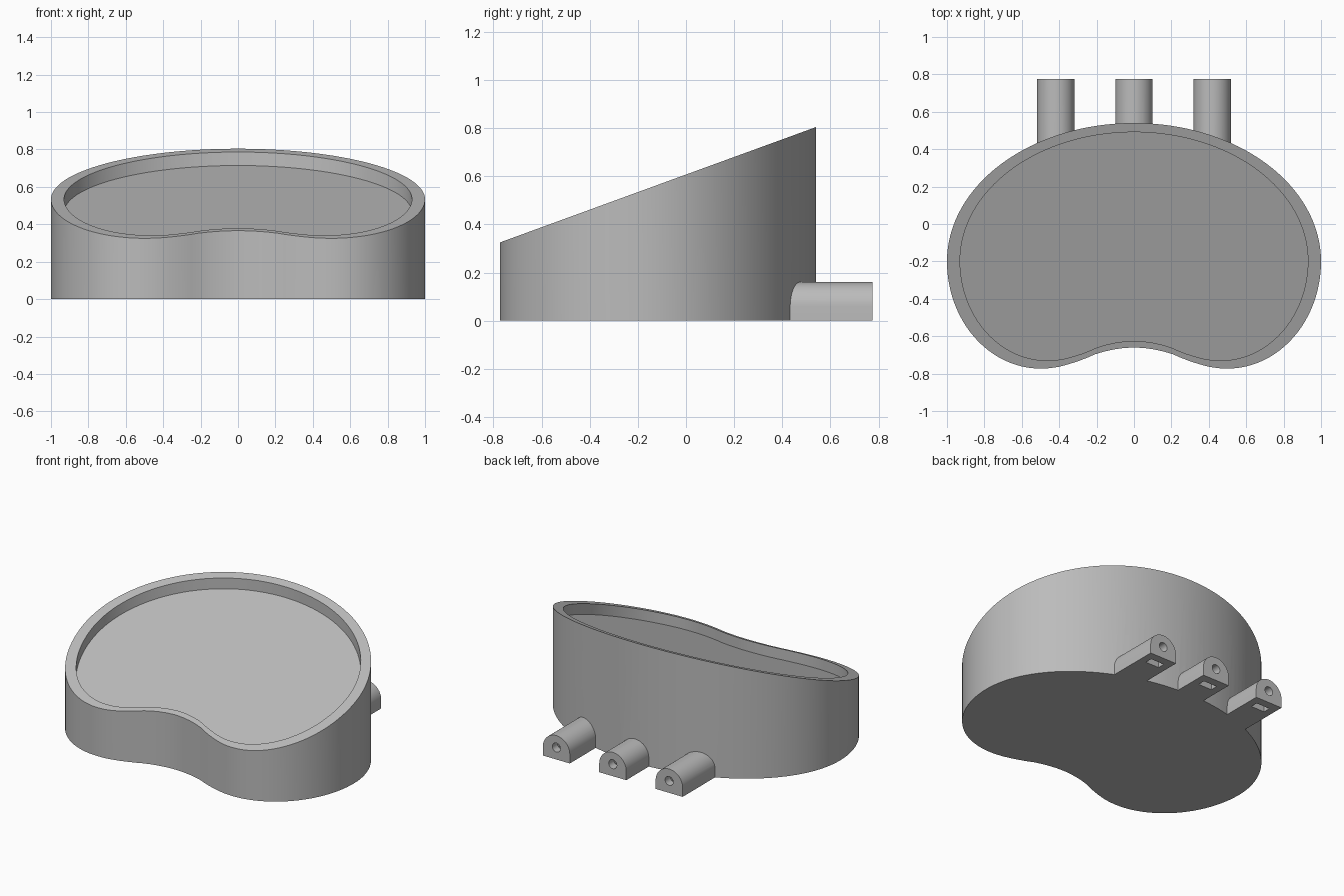
import bpy, bmesh, math

if "Cube" in bpy.data.objects:
    bpy.data.objects.remove(bpy.data.objects["Cube"])

SLOPE, RIM_Z = 0.365, 0.607          # top plane: z = RIM_Z + SLOPE * y
PEG_END = 0.775

grey = bpy.data.materials.new("grey")
grey.diffuse_color = (0.5, 0.5, 0.5, 1)
grey.use_nodes = True
grey.node_tree.nodes["Principled BSDF"].inputs["Base Color"].default_value = grey.diffuse_color


def prism(name, loop, bottom, top):
    """Vertical or lengthwise prism; bottom and top map a 2D point to 3D."""
    bm = bmesh.new()
    a = [bm.verts.new(bottom(*p)) for p in loop]
    b = [bm.verts.new(top(*p)) for p in loop]
    bm.faces.new(a)
    bm.faces.new(b)
    n = len(loop)
    for i in range(n):
        j = (i + 1) % n
        bm.faces.new((a[i], a[j], b[j], b[i]))
    bmesh.ops.recalc_face_normals(bm, faces=bm.faces)
    mesh = bpy.data.meshes.new(name)
    bm.to_mesh(mesh)
    bm.free()
    mesh.materials.append(grey)
    ob = bpy.data.objects.new(name, mesh)
    bpy.context.collection.objects.link(ob)
    return ob


def boolean(target, tool, operation):
    mod = target.modifiers.new(tool.name, 'BOOLEAN')
    mod.operation, mod.solver, mod.object = operation, 'EXACT', tool
    bpy.ops.object.select_all(action='DESELECT')
    bpy.context.view_layer.objects.active = target
    target.select_set(True)
    bpy.ops.object.modifier_apply(modifier=mod.name)
    bpy.data.objects.remove(tool, do_unlink=True)


def kidney():
    """Half outline from back middle to front middle, then mirrored."""
    half = []
    for i in range(33):                      # broad back ellipse
        t = math.pi / 2 * (1 - i / 32)
        half.append((math.cos(t), -0.2 + 0.74 * math.sin(t)))
    for i in range(1, 25):                   # front lobe
        t = math.pi / 2 * i / 24
        half.append((0.5 + 0.5 * math.cos(t), -0.2 - 0.573 * math.sin(t)))
    half += [(0.45, -0.771), (0.4, -0.763), (0.35, -0.75), (0.3, -0.734),
             (0.25, -0.715), (0.21, -0.697), (0.16, -0.682), (0.11, -0.671),
             (0.055, -0.663), (0, -0.66)]    # front dent
    return half + [(-x, y) for x, y in reversed(half[1:-1])]


def circle(x, z, r, n=24):
    return [(x + r * math.cos(2 * math.pi * i / n), z + r * math.sin(2 * math.pi * i / n))
            for i in range(n)]


# Body with sloping top
outline = kidney()
body = prism("basin_body", outline, lambda x, y: (x, y, 0),
             lambda x, y: (x, y, RIM_Z + SLOPE * y))

# Recess parallel to the slope
inner = [(0.93 * x, 0.93 * y - 0.011) for x, y in outline]
boolean(body, prism("recess_cutter", inner,
                    lambda x, y: (x, y, RIM_Z - 0.072 + SLOPE * y),
                    lambda x, y: (x, y, RIM_Z + 0.2 + SLOPE * y)), 'DIFFERENCE')

# Arched pegs at the back, each with a screw hole and a nut slot
for cx in (-0.418, 0, 0.418):
    arch = [(cx - 0.1, 0), (cx + 0.1, 0)]
    arch += [(cx + 0.1 * math.cos(math.pi * i / 24), 0.06 + 0.1 * math.sin(math.pi * i / 24))
             for i in range(25)]
    peg = prism("peg", arch, lambda x, z: (x, 0.3, z), lambda x, z: (x, PEG_END, z))
    boolean(body, peg, 'UNION')
    hole = prism("hole_cutter", circle(cx, 0.08, 0.03),
                 lambda x, z: (x, 0.6, z), lambda x, z: (x, PEG_END + 0.05, z))
    boolean(body, hole, 'DIFFERENCE')
    slot = prism("slot_cutter", [(cx - 0.05, 0.67), (cx + 0.05, 0.67),
                                 (cx + 0.05, 0.72), (cx - 0.05, 0.72)],
                 lambda x, y: (x, y, -0.05), lambda x, y: (x, y, 0.12))
    boolean(body, slot, 'DIFFERENCE')

bpy.ops.object.select_all(action='DESELECT')
bpy.context.view_layer.objects.active = body
body.select_set(True)
bpy.ops.object.shade_smooth_by_angle(angle=math.radians(25))
